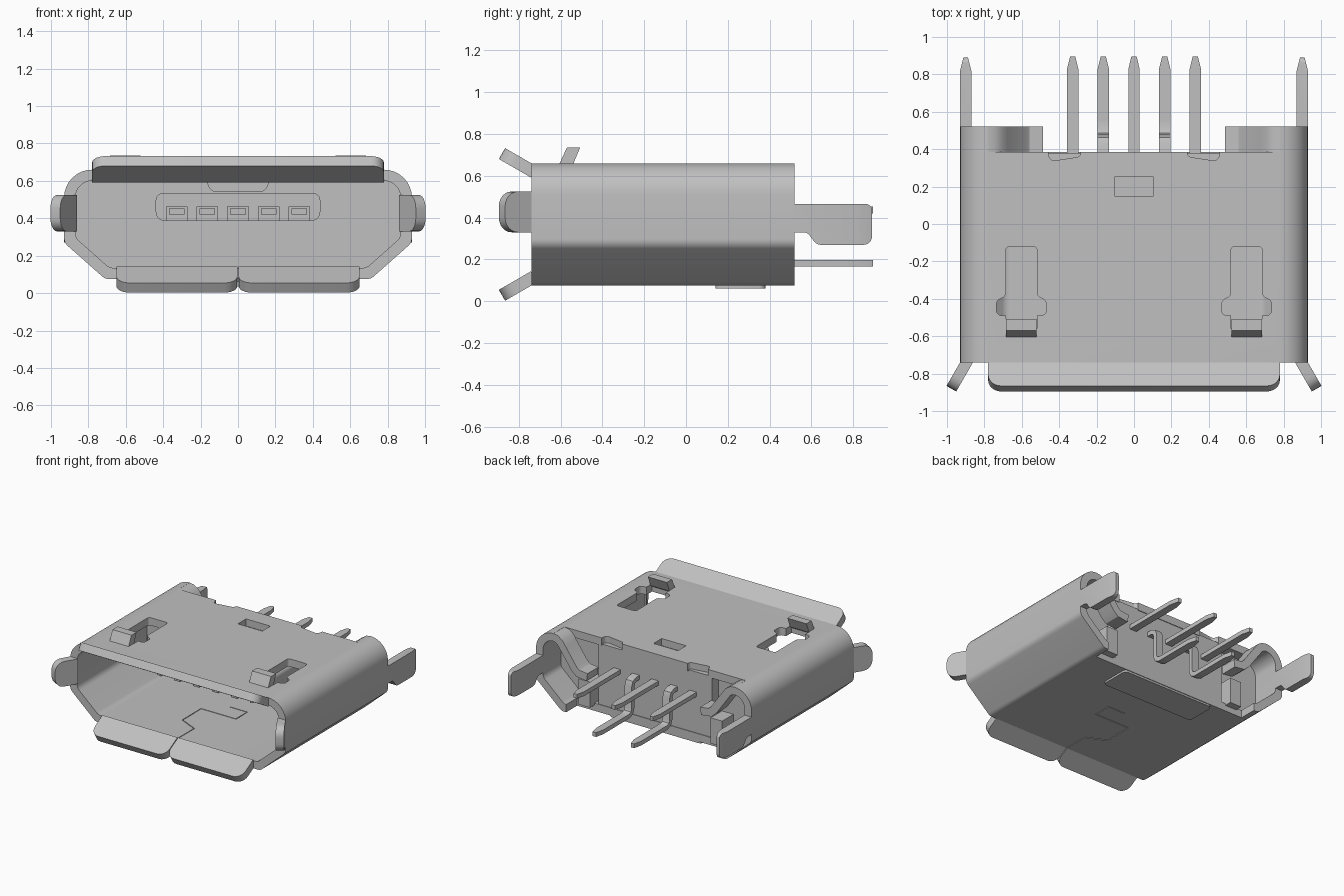
import bpy, bmesh, math
from mathutils import Vector

if "Cube" in bpy.data.objects:
    bpy.data.objects.remove(bpy.data.objects["Cube"])

metal = bpy.data.materials.new("plain grey")
GREY = (0.527, 0.527, 0.527, 1)
metal.diffuse_color = GREY
metal.use_nodes = True
metal.node_tree.nodes["Principled BSDF"].inputs["Base Color"].default_value = GREY

X, Y, Z = Vector((1, 0, 0)), Vector((0, 1, 0)), Vector((0, 0, 1))
T = 0.06  # sheet thickness


def rounded(corners, seg=6):
    """Polygon from (x, y, radius) corners, with filleted corners."""
    out, n = [], len(corners)
    for i, (x, y, r) in enumerate(corners):
        p = Vector((x, y))
        if r <= 0:
            out.append(p)
            continue
        a = (Vector(corners[i - 1][:2]) - p).normalized()
        b = (Vector(corners[(i + 1) % n][:2]) - p).normalized()
        half = a.angle(b) / 2
        c = p + (a + b).normalized() * (r / math.sin(half))
        d = r / math.tan(half)
        va, vb = p + a * d - c, p + b * d - c
        sweep = va.angle(vb)
        for k in range(seg + 1):
            f = k / seg
            out.append(c + (va * math.sin((1 - f) * sweep) + vb * math.sin(f * sweep)) / math.sin(sweep))
    return out


def ribbon(path, t):
    """Polygon of constant thickness around an open path."""
    pts = [Vector(p) for p in path]
    left, right = [], []
    for i, p in enumerate(pts):
        d0 = (p - pts[max(i - 1, 0)]).normalized()
        d1 = (pts[min(i + 1, len(pts) - 1)] - p).normalized()
        d = (d0 + d1).normalized()
        ref = d1 if d1.length else d0
        off = Vector((-d.y, d.x)) * (t / 2 / max(d.dot(ref), 0.3))
        left.append(p + off)
        right.append(p - off)
    return left + right[::-1]


def prism(name, poly, u, v, start, depth):
    """Solid from a polygon on axes u, v, swept from start by depth."""
    bm = bmesh.new()
    bottom = [bm.verts.new(start + u * p[0] + v * p[1]) for p in poly]
    face = bm.faces.new(bottom)
    ext = bmesh.ops.extrude_face_region(bm, geom=[face])
    bmesh.ops.translate(bm, vec=depth, verts=[e for e in ext["geom"] if isinstance(e, bmesh.types.BMVert)])
    bmesh.ops.recalc_face_normals(bm, faces=bm.faces)
    me = bpy.data.meshes.new(name)
    bm.to_mesh(me)
    bm.free()
    me.materials.append(metal)
    ob = bpy.data.objects.new(name, me)
    bpy.context.collection.objects.link(ob)
    return ob


def rect(x0, x1, y0, y1, r=0.0):
    return rounded([(x0, y0, r), (x1, y0, r), (x1, y1, r), (x0, y1, r)])


def box(name, x0, x1, y0, y1, z0, z1):
    return prism(name, rect(x0, x1, y0, y1), X, Y, Z * z0, Z * (z1 - z0))


def combine(ob, tool, op="DIFFERENCE"):
    mod = ob.modifiers.new(op, "BOOLEAN")
    mod.operation, mod.solver, mod.object = op, "EXACT", tool
    bpy.context.view_layer.objects.active = ob
    bpy.ops.object.modifier_apply(modifier=mod.name)
    bpy.data.objects.remove(tool)
    return ob


def shell_outline(t):
    right = [(0.71 - 0.38 * t, 0.075 + t, 0.06), (0.93 - t, 0.27 + 0.45 * t, 0.06),
             (0.93 - t, 0.66 - t, 0.15 - t)]
    return rounded(right + [(-x, z, r) for x, z, r in reversed(right)], 8)


# Sheet-metal shell: hollow tube with trimmed rear edges
shell = prism("shell", shell_outline(0), X, Z, Y * -0.74, Y * 1.26)
combine(shell, prism("cutter", shell_outline(T), X, Z, Y * -0.9, Y * 1.6))
combine(shell, box("cutter", -0.78, 0.78, 0.385, 0.7, 0.4, 0.8))
combine(shell, box("cutter", -0.67, 0.67, 0.385, 0.7, 0.0, 0.3))
combine(shell, box("cutter", -0.105, 0.105, 0.15, 0.25, 0.5, 0.8))
for s in (-1, 1):
    combine(shell, prism("cutter", rounded([(s * 0.47, 0.45, 0), (s * 0.45, 0.335, 0.03),
            (s * 0.29, 0.36, 0.02), (s * 0.27, 0.45, 0)]), X, Y, Z * 0.5, Z * 0.3))
    # keyhole-shaped spring openings
    half = [(0.083, -0.12, 0.02), (0.083, -0.385, 0.03), (0.133, -0.41, 0.03),
            (0.133, -0.49, 0.03), (0.083, -0.49, 0), (0.083, -0.56, 0)]
    hole = rounded([(s * 0.602 + x, y, r) for x, y, r in half]
                   + [(s * 0.602 - x, y, r) for x, y, r in reversed(half)])
    combine(shell, prism("cutter", hole, X, Y, Z * 0.5, Z * 0.3))
# folded seam in the floor
seam = [(0, -0.8), (0, -0.54), (-0.15, -0.47), (-0.15, -0.24), (0.15, -0.24), (0.15, -0.1), (0.0, -0.1)]
combine(shell, prism("cutter", ribbon(seam, 0.006), X, Y, Z * 0.0, Z * 0.2))

# Flared lips around the mouth, all tilted 30 degrees outward
C, S = math.cos(math.pi / 6), 0.5


def lip(name, a0, a1, r, along, out, origin):
    v = -Y * C + out * S
    w = Y * S + out * C
    poly = rounded([(a0, -0.032, 0), (a1, -0.032, 0), (a1, 0.145, r), (a0, 0.145, r)])
    return prism(name, poly, along, v, origin - Y * 0.74, w * -T)


lip("top_lip", -0.78, 0.78, 0.07, X, Z, Z * 0.66)
lip("bottom_lip_left", 0.003, 0.65, 0.07, X, -Z, Z * 0.075)
lip("bottom_lip_right", -0.65, -0.003, 0.07, X, -Z, Z * 0.075)

for s, side in ((1, "left"), (-1, "right")):
    lip("side_lip_" + side, 0.33, 0.525, 0.07, Z, X * s, X * s * 0.93)

    # Spring latch leaning up out of the roof
    latch = [(-0.74, 0.61), (-0.60, 0.61), (-0.54, 0.655), (-0.507, 0.735), (-0.57, 0.735),
             (-0.605, 0.66), (-0.74, 0.66)]
    prism("latch_" + side, latch, Y, Z, X * (s * 0.602 - 0.082), X * 0.164)

    # Curled rear flap
    curl = [(0.79, 0.63), (0.755, 0.625), (0.725, 0.605), (0.70, 0.57), (0.60, 0.43),
            (0.57, 0.405), (0.49, 0.395)]
    prism("rear_flap_" + side, ribbon([(s * x, z) for x, z in curl], T), X, Z, Y * 0.385, Y * 0.135)

    # Solder tab: side silhouette crossed with a pointed plan
    outline = rounded([(0.48, 0.33, 0), (0.58, 0.33, 0.04), (0.625, 0.27, 0.04),
                       (0.89, 0.27, 0.04), (0.89, 0.465, 0.03), (0.48, 0.465, 0)])
    tab = prism("solder_tab_" + side, outline, Y, Z, X * s * 0.9 - X * 0.1, X * 0.2)
    plan = [(s * 0.9 + x, y) for x, y in
            ((-0.03, 0.4), (0.03, 0.4), (0.03, 0.82), (0.01, 0.9), (-0.01, 0.9), (-0.03, 0.82))]
    combine(tab, prism("cutter", plan, X, Y, Z * 0.1, Z * 0.6), "INTERSECT")

    # Rear corner foot of the insulator
    a, b = sorted((s * 0.52, s * 0.62))
    box("insulator_foot_" + side, a, b, 0.28, 0.44, 0.12, 0.32)

# Insulator: plug filling the rear of the shell, rear block, underside pad, roof key
prism("insulator", shell_outline(0.055), X, Z, Y * 0.12, Y * 0.18)
box("insulator_rear", -0.49, 0.49, 0.25, 0.38, 0.09, 0.61)
prism("underside_pad", rect(-0.4, 0.4, 0.14, 0.38, 0.03), X, Y, Z * 0.06, Z * 0.08)
prism("roof_key", rounded([(-0.17, 0.61, 0), (-0.15, 0.54, 0.05), (0.15, 0.54, 0.05), (0.17, 0.61, 0)]),
      X, Z, Y * 0.07, Y * 0.08)

# Tongue with five contact slots
PINS = [-0.328, -0.164, 0.0, 0.164, 0.328]
tongue = prism("tongue", rounded([(-0.44, 0.385, 0.05), (0.44, 0.385, 0.05), (0.44, 0.535, 0.04),
               (-0.44, 0.535, 0.04)]), X, Z, Y * -0.4, Y * 0.55)
for x in PINS:
    combine(tongue, box("cutter", x - 0.055, x + 0.055, -0.5, 0.11, 0.3, 0.462))

# Contacts inside and pins behind; every second pin steps down
for i, x in enumerate(PINS):
    n = str(i + 1)
    box("contact_" + n, x - 0.042, x + 0.042, -0.385, 0.13, 0.42, 0.452)
    low = i % 2 == 1
    z, y0 = (0.165, 0.55) if low else (0.42, 0.3)
    plan = [(x - 0.03, y0), (x + 0.03, y0), (x + 0.03, 0.83), (x + 0.014, 0.895),
            (x - 0.014, 0.895), (x - 0.03, 0.83)]
    prism("pin_" + n, plan, X, Y, Z * z, Z * 0.033)
    if low:
        bend = [(0.3, 0.437), (0.42, 0.437), (0.45, 0.425), (0.462, 0.395), (0.462, 0.225),
                (0.474, 0.195), (0.504, 0.1815), (0.56, 0.1815)]
        prism("pin_bend_" + n, ribbon(bend, 0.033), Y, Z, X * (x - 0.03), X * 0.06)

# Smooth the rounded bends, keep the sheet edges crisp
bpy.ops.object.select_all(action="DESELECT")
for ob in bpy.context.collection.objects:
    if ob.type == "MESH":
        ob.select_set(True)
        bpy.context.view_layer.objects.active = ob
bpy.ops.object.shade_smooth_by_angle(angle=math.radians(30))
